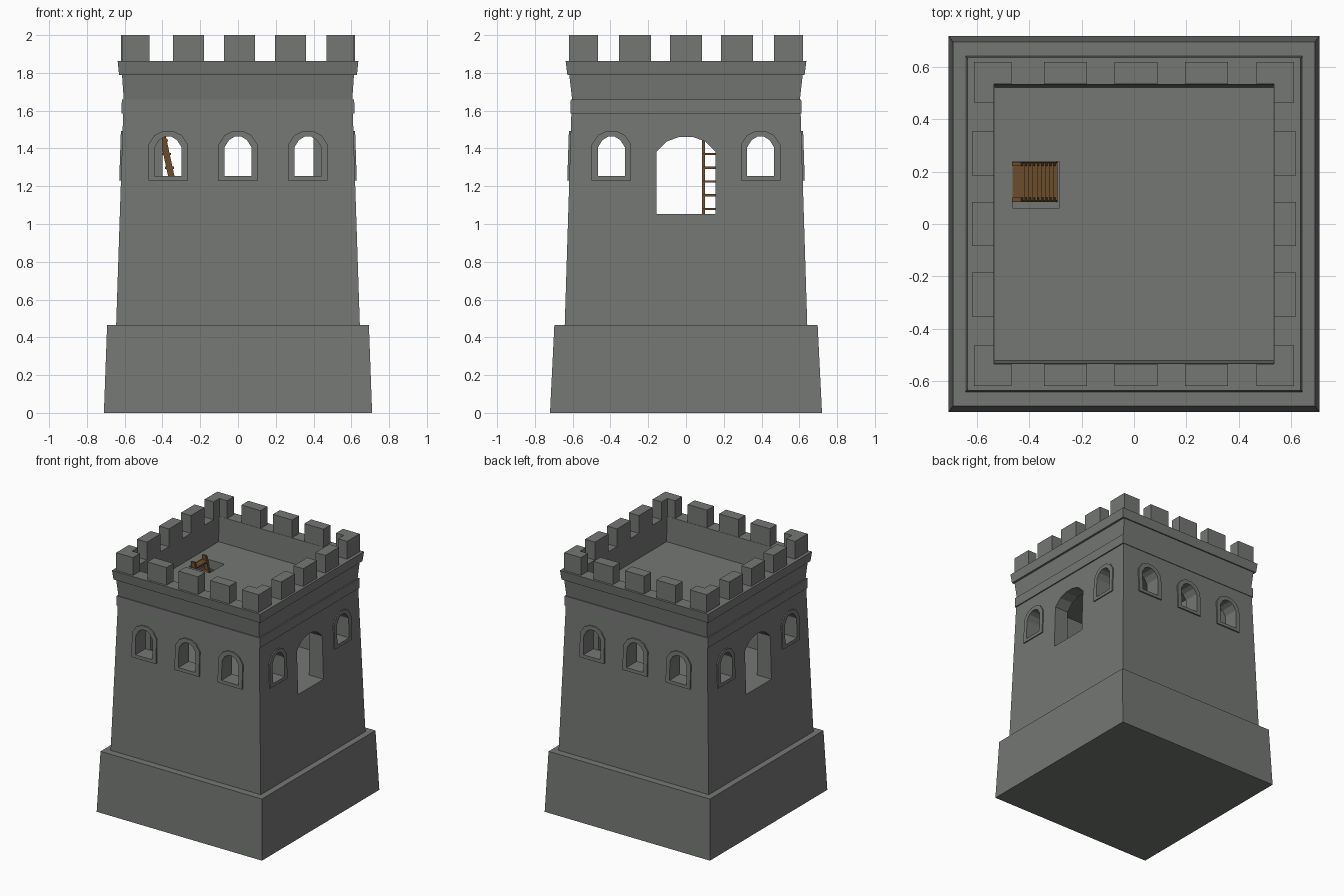
import bpy, bmesh, math
from mathutils import Vector, Matrix

if "Cube" in bpy.data.objects:
    bpy.data.objects.remove(bpy.data.objects["Cube"])


def material(name, rgb):
    m = bpy.data.materials.new(name)
    m.diffuse_color = (*rgb, 1)
    m.use_nodes = True
    m.node_tree.nodes["Principled BSDF"].inputs["Base Color"].default_value = m.diffuse_color
    return m


STONE = material("grey stone", (0.175, 0.185, 0.175))
WOOD = material("brown wood", (0.15, 0.075, 0.025))


def finish(name, bm, mat):
    bmesh.ops.recalc_face_normals(bm, faces=bm.faces)
    me = bpy.data.meshes.new(name)
    bm.to_mesh(me)
    bm.free()
    me.materials.append(mat)
    ob = bpy.data.objects.new(name, me)
    bpy.context.collection.objects.link(ob)
    return ob


def add_box(bm, lo, hi):
    lo, hi = Vector(lo), Vector(hi)
    m = Matrix.Translation((lo + hi) / 2) @ Matrix.Diagonal((*(hi - lo), 1))
    bmesh.ops.create_cube(bm, size=1, matrix=m)


def box(name, lo, hi, mat=STONE):
    bm = bmesh.new()
    add_box(bm, lo, hi)
    return finish(name, bm, mat)


def square_stack(name, rings):
    """Rectangular rings (half x, half y, z) joined into a closed solid."""
    bm = bmesh.new()
    loops = [[bm.verts.new((sx * x, sy * y, z))
              for sx, sy in ((-1, -1), (1, -1), (1, 1), (-1, 1))] for x, y, z in rings]
    for a, b in zip(loops, loops[1:]):
        for i in range(4):
            bm.faces.new((a[i], a[(i + 1) % 4], b[(i + 1) % 4], b[i]))
    bm.faces.new(loops[0])
    bm.faces.new(loops[-1])
    return finish(name, bm, STONE)


def arch(cx, half, z0, spring, shoulder, z1):
    """Outline of an arched opening with five facets."""
    right = [(half, z0), (half, spring), (half * shoulder, z1 - (z1 - spring) * 0.3),
             (half * 0.25, z1)]
    return [(cx + x, z) for x, z in right] + [(cx - x, z) for x, z in reversed(right)]


def wall(z):
    """Half width of the leaning wall at a height."""
    return 0.645 - (z - 0.465) * 0.033


def turned(angle, u, d, z):
    """Point on a wall: u along it, d outward; angle 0 is the front."""
    return Matrix.Rotation(angle, 3, 'Z') @ Vector((u, -d, z))


def cutter(outline, angle):
    bm = bmesh.new()
    a = [bm.verts.new(turned(angle, u, 1, z)) for u, z in outline]
    b = [bm.verts.new(turned(angle, u, -1, z)) for u, z in outline]
    bm.faces.new(a)
    bm.faces.new(b)
    for i in range(len(a)):
        j = (i + 1) % len(a)
        bm.faces.new((a[i], a[j], b[j], b[i]))
    return finish("cutter", bm, STONE)


def cut(target, tool):
    mod = target.modifiers.new("cut", 'BOOLEAN')
    mod.operation, mod.solver, mod.object = 'DIFFERENCE', 'EXACT', tool
    bpy.context.view_layer.objects.active = target
    bpy.ops.object.modifier_apply(modifier=mod.name)
    bpy.data.objects.remove(tool)


def window(cx):
    return arch(cx, 0.072, 1.255, 1.405, 0.65, 1.462)


# Tower: plinth, leaning walls, band, cornice, parapet and sunken roof
tower = square_stack("tower", [
    (0.71, 0.72, 0), (0.693, 0.697, 0.465), (0.645, 0.642, 0.465),
    (0.608, 0.607, 1.585), (0.617, 0.612, 1.585), (0.615, 0.61, 1.66),
    (0.605, 0.603, 1.66), (0.614, 0.618, 1.79), (0.63, 0.628, 1.79), (0.637, 0.637, 1.862),
    (0.535, 0.533, 1.862), (0.533, 0.523, 1.67)])

# Hollow room, windows, doorways and roof hatch
cut(tower, box("cutter", (-0.5, -0.5, 1.052), (0.5, 0.5, 1.6)))
for cx in (-0.37, 0, 0.37):
    cut(tower, cutter(window(cx), 0))
for cx in (-0.395, 0.395):
    cut(tower, cutter(window(cx), math.pi / 2))
cut(tower, cutter(arch(0, 0.155, 1.052, 1.385, 0.65, 1.46), math.pi / 2))
cut(tower, box("cutter", (-0.465, 0.062, 1.5), (-0.285, 0.24, 1.75)))

# Thin piers in the inner corners
bm = bmesh.new()
for sx in (-1, 1):
    for sy in (-1, 1):
        x, y = sorted((sx * 0.4, sx * 0.505)), sorted((sy * 0.48, sy * 0.505))
        add_box(bm, (x[0], y[0], 1.05), (x[1], y[1], 1.6))
finish("inner_corner_piers", bm, STONE)

# Raised window frames following the lean of the wall
for k, side in enumerate(("front", "right", "back", "left")):
    for cx in ((-0.395, 0.395) if k % 2 else (-0.37, 0, 0.37)):
        bm = bmesh.new()
        inner = window(cx)
        outer = arch(cx, 0.105, 1.23, 1.42, 0.68, 1.492)
        loops = [[bm.verts.new(turned(k * math.pi / 2, u, wall(z) + d, z)) for u, z in o]
                 for o, d in ((inner, -0.02), (inner, 0.009), (outer, 0.009), (outer, -0.02))]
        for a, b in zip(loops, loops[1:] + loops[:1]):
            for i in range(len(a)):
                j = (i + 1) % len(a)
                bm.faces.new((a[i], a[j], b[j], b[i]))
        finish(side + "_window_frame", bm, STONE)

# Battlements: three blocks a side and L-shaped corners
bm = bmesh.new()
Z0, Z1 = 1.855, 2.0
for s in (-1, 1):
    o = sorted((s * 0.62, s * 0.535))
    for c in (-0.27, 0, 0.27):
        add_box(bm, (c - 0.075, o[0], Z0), (c + 0.09, o[1], Z1))
        add_box(bm, (o[0], c - 0.084, Z0), (o[1], c + 0.084, Z1))
finish("battlements", bm, STONE)
bm = bmesh.new()
for sx in (-1, 1):
    for sy in (-1, 1):
        shape = [(0.612, 0.62), (0.468, 0.62), (0.468, 0.535),
                 (0.535, 0.535), (0.535, 0.465), (0.612, 0.465)]
        f = bm.faces.new([bm.verts.new((sx * x, sy * y, Z0)) for x, y in shape])
        new = bmesh.ops.extrude_face_region(bm, geom=[f])["geom"]
        bmesh.ops.translate(bm, vec=(0, 0, Z1 - Z0),
                            verts=[v for v in new if isinstance(v, bmesh.types.BMVert)])
finish("corner_battlements", bm, STONE)


# Leaning wooden ladder up through the hatch
def ladder_x(z):
    return -0.31 - (z - 1.052) * 0.215


bm = bmesh.new()
for y in (0.085, 0.222):
    r = bmesh.ops.create_cube(bm, size=1)["verts"]
    for v in r:
        z = 1.052 if v.co.z < 0 else 1.70
        v.co = (ladder_x(z) + v.co.x * 0.034, y + (v.co.y + 0.5) * 0.016, z)
finish("ladder_rails", bm, WOOD)
bm = bmesh.new()
for i in range(9):
    z = 1.08 + i * 0.0725
    x = ladder_x(z)
    add_box(bm, (x - 0.024, 0.09, z - 0.006), (x + 0.024, 0.234, z + 0.006))
finish("ladder_rungs", bm, WOOD)
